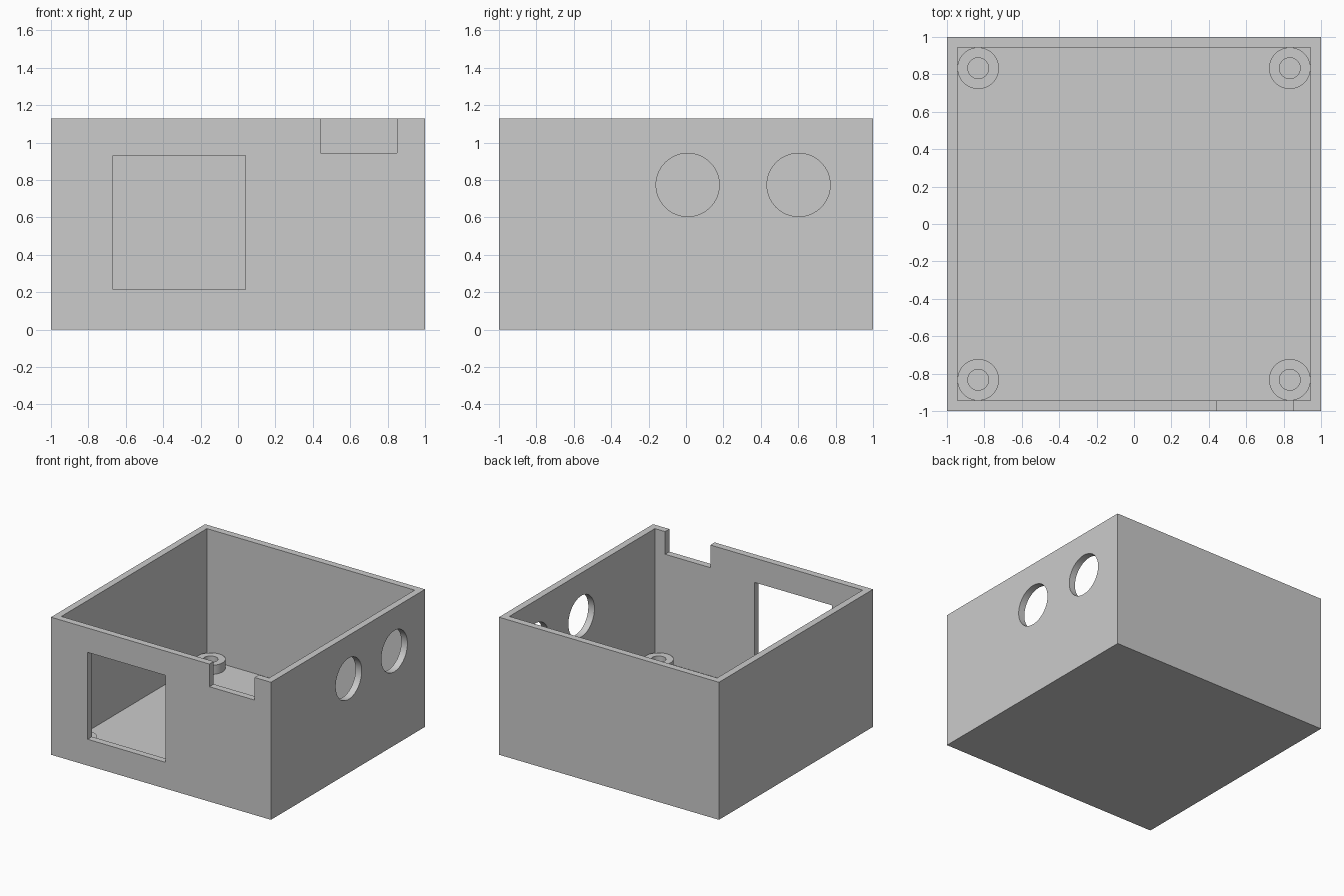
import bpy, math

if "Cube" in bpy.data.objects:
    bpy.data.objects.remove(bpy.data.objects["Cube"])

WALL, H = 0.0556, 1.13          # wall / floor thickness, overall height
grey = bpy.data.materials.new("grey plastic")
grey.diffuse_color = (0.6, 0.6, 0.6, 1)
grey.use_nodes = True
grey.node_tree.nodes["Principled BSDF"].inputs["Base Color"].default_value = grey.diffuse_color


def box(name, x, y, z):
    """Axis-aligned box from (min, max) ranges."""
    bpy.ops.mesh.primitive_cube_add(size=1, location=[sum(r) / 2 for r in (x, y, z)])
    ob = bpy.context.object
    ob.name = name
    ob.scale = [r[1] - r[0] for r in (x, y, z)]
    bpy.ops.object.transform_apply(location=True, rotation=True, scale=True)
    return ob


def cylinder(name, radius, depth, loc, rot=(0, 0, 0)):
    bpy.ops.mesh.primitive_cylinder_add(vertices=64, radius=radius, depth=depth,
                                        location=loc, rotation=rot)
    ob = bpy.context.object
    ob.name = name
    bpy.ops.object.transform_apply(location=True, rotation=True, scale=True)
    return ob


def cut(target, cutter):
    """Subtract the cutter and remove it."""
    mod = target.modifiers.new("cut", 'BOOLEAN')
    mod.operation, mod.solver, mod.object = 'DIFFERENCE', 'EXACT', cutter
    cutter.hide_render = True
    bpy.context.view_layer.objects.active = target
    bpy.ops.object.modifier_apply(modifier=mod.name)
    bpy.data.objects.remove(cutter, do_unlink=True)


def finish(ob):
    ob.data.materials.clear()
    ob.data.materials.append(grey)
    bpy.ops.object.select_all(action='DESELECT')
    ob.select_set(True)
    bpy.context.view_layer.objects.active = ob
    bpy.ops.object.shade_smooth_by_angle(angle=math.radians(30))


# Open-topped enclosure
inner = 1 - WALL
case = box("enclosure", (-1, 1), (-1, 1), (0, H))
cut(case, box("cavity", (-inner, inner), (-inner, inner), (WALL, H + 0.2)))

# Front wall: display window and rim notch
cut(case, box("window", (-0.667, 0.039), (-1.1, -0.85), (0.216, 0.93)))
cut(case, box("notch", (0.44, 0.851), (-1.1, -0.85), (0.944, H + 0.2)))

# Right wall: two round holes
for y in (0.009, 0.602):
    cut(case, cylinder("port", 0.169, 0.3, (1, y, 0.774), (0, math.pi / 2, 0)))
finish(case)

# Hollow screw posts in the corners of the floor
POST_TOP = 0.13
for sx, side in ((-1, "left"), (1, "right")):
    for sy, end in ((-1, "front"), (1, "back")):
        x, y = sx * 0.833, sy * 0.833
        h = POST_TOP - WALL
        post = cylinder(f"screw_post_{end}_{side}", 0.111, h, (x, y, WALL + h / 2))
        cut(post, cylinder("bore", 0.0556, 0.5, (x, y, WALL)))
        finish(post)
